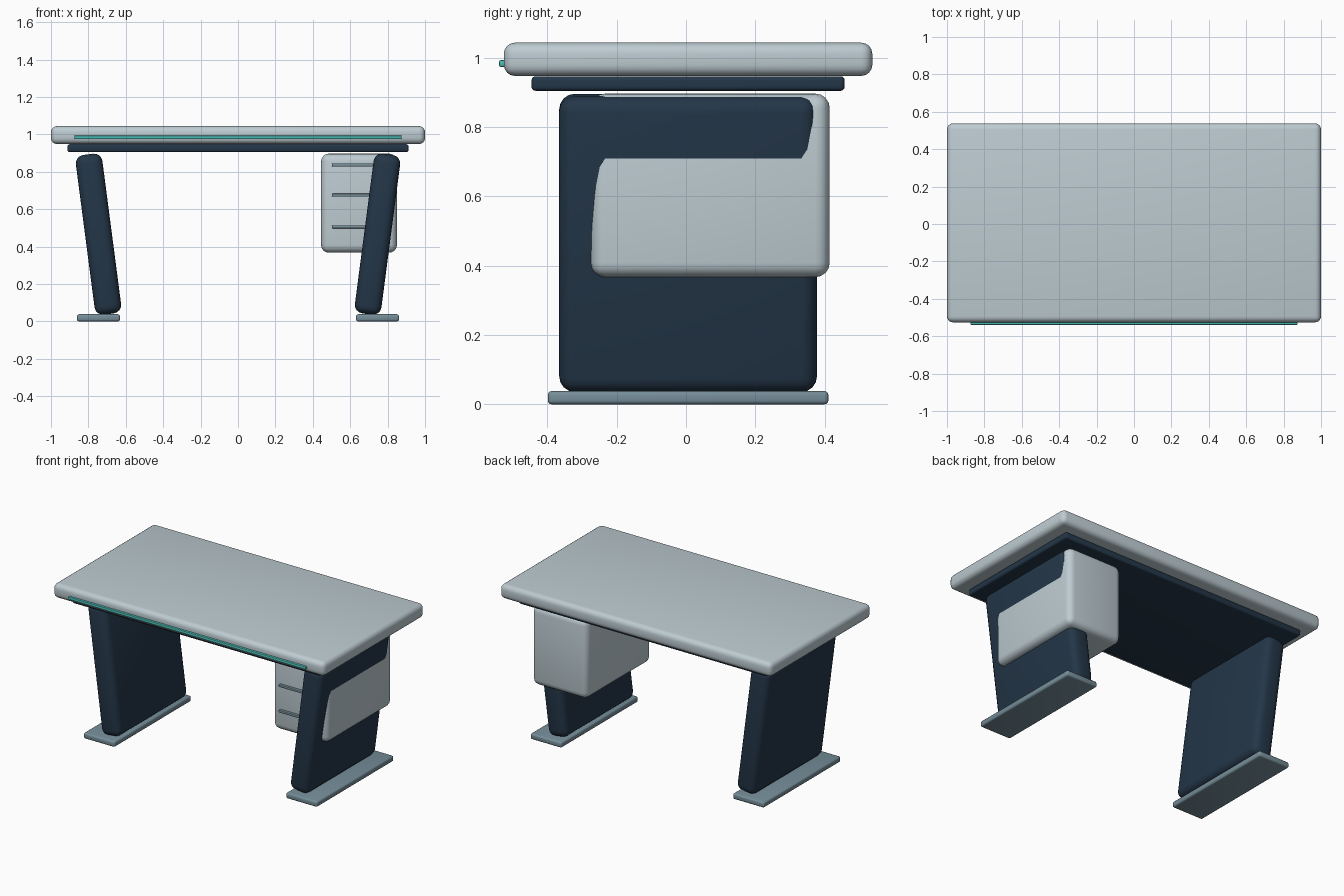
import bpy
import math

if "Cube" in bpy.data.objects:
    bpy.data.objects.remove(bpy.data.objects["Cube"], do_unlink=True)


def make_material(name, rgb):
    mat = bpy.data.materials.new(name)
    mat.use_nodes = True
    mat.diffuse_color = (*rgb, 1)
    mat.node_tree.nodes["Principled BSDF"].inputs["Base Color"].default_value = (*rgb, 1)
    return mat


pale_grey = make_material("pale grey", (0.51, 0.60, 0.64))
navy = make_material("navy", (0.017, 0.037, 0.065))
slate = make_material("slate", (0.18, 0.27, 0.32))
teal = make_material("teal", (0.07, 0.50, 0.46))


def rounded_box(name, center, size, radius, mat, tilt=0, segments=4):
    """Box with softly rounded edges, tilted about the y axis."""
    bpy.ops.mesh.primitive_cube_add(size=1, location=center)
    ob = bpy.context.object
    ob.name = name
    ob.scale = size
    bpy.ops.object.transform_apply(location=False, rotation=False, scale=True)
    ob.rotation_euler.y = tilt
    ob.data.materials.append(mat)
    bevel = ob.modifiers.new("rounded edges", "BEVEL")
    bevel.width = radius
    bevel.segments = segments
    bpy.ops.object.modifier_apply(modifier=bevel.name)
    bpy.ops.object.shade_smooth_by_angle(angle=math.radians(35))
    return ob


MID_Y = 0.006

# Desktop, the frame under it and the light strip along its front edge
rounded_box("desktop", (0, MID_Y, 0.996), (2, 1.064, 0.096), 0.032, pale_grey)
rounded_box("under_frame", (0, MID_Y, 0.926), (1.824, 0.904, 0.042), 0.012, navy)
rounded_box("front_strip", (0, -0.53, 0.984), (1.75, 0.02, 0.02), 0.006, teal, segments=2)

# Slanted panel legs on flat feet
for side, label in ((1, "left"), (-1, "right")):
    rounded_box(f"{label}_leg", (side * 0.746, MID_Y, 0.466), (0.143, 0.744, 0.861),
                0.045, navy, tilt=side * 0.13)
    rounded_box(f"{label}_foot", (side * 0.746, MID_Y, 0.019), (0.23, 0.81, 0.038),
                0.011, slate, segments=3)

# Drawer cabinet with three bar handles
rounded_box("drawer_cabinet", (0.647, 0.07, 0.632), (0.406, 0.69, 0.53), 0.042, pale_grey)
for i, z in enumerate((0.836, 0.675, 0.505)):
    rounded_box(f"drawer_handle_{i + 1}", (0.647, -0.28, z), (0.29, 0.024, 0.017),
                0.005, slate, segments=2)
